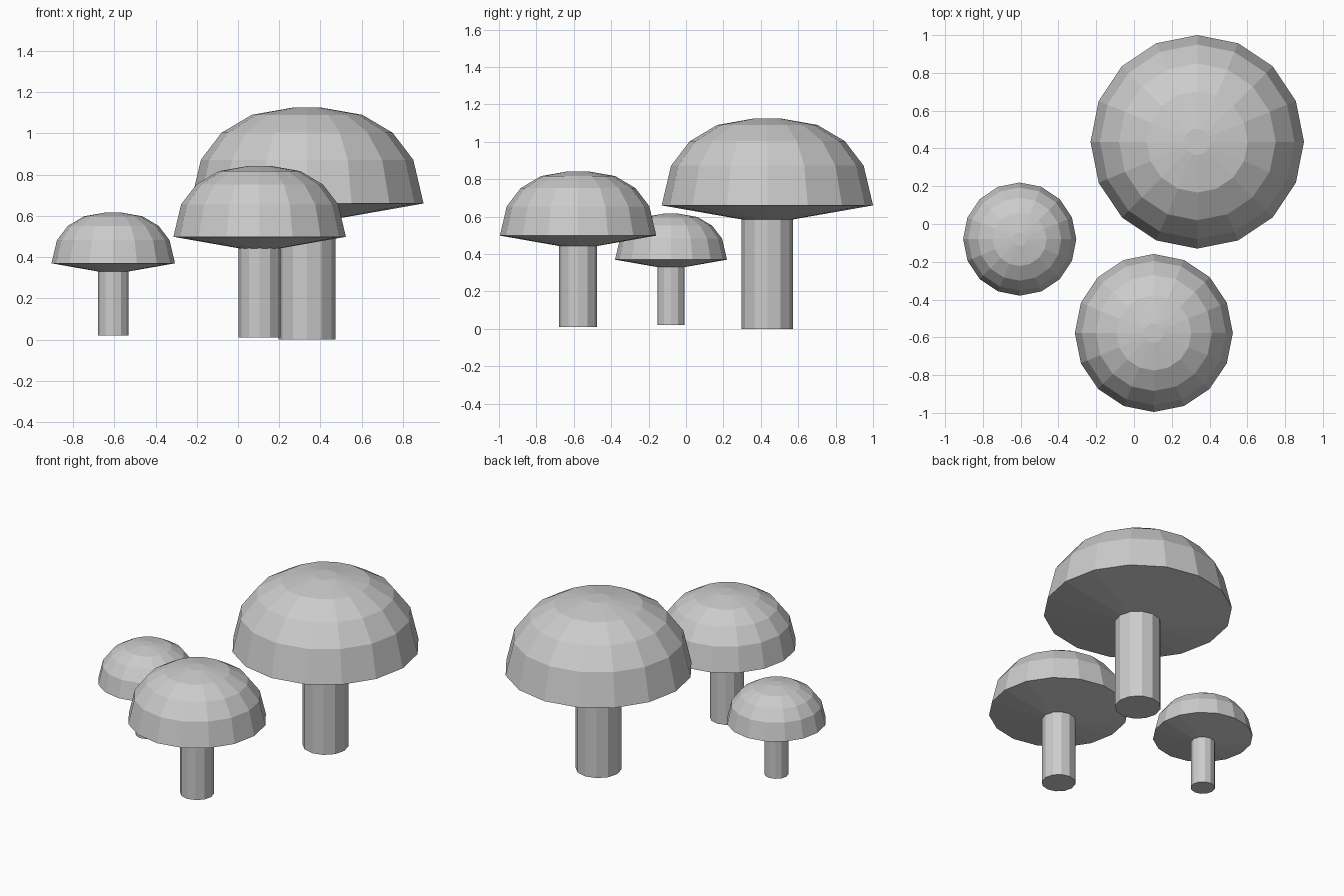
import bpy, bmesh
from math import cos, sin, tau

if "Cube" in bpy.data.objects:
    bpy.data.objects.remove(bpy.data.objects["Cube"])

# Profiles (radius, height) of the largest mushroom
CAP = [(0.12, 0.582), (0.565, 0.66), (0.515, 0.872), (0.415, 1.003),
       (0.268, 1.09), (0.07, 1.125)]
STEM = [(0.138, 0.0), (0.138, 0.61)]


def lathe(name, profile, sides, location, scale):
    """Revolve a profile into a closed, flat-shaded solid."""
    bm = bmesh.new()
    rings = [[bm.verts.new((r * cos(tau * i / sides), r * sin(tau * i / sides), z))
              for i in range(sides)] for r, z in profile]
    for low, high in zip(rings, rings[1:]):
        for i in range(sides):
            j = (i + 1) % sides
            bm.faces.new((low[i], low[j], high[j], high[i]))
    bm.faces.new(rings[0][::-1])
    bm.faces.new(rings[-1])
    bmesh.ops.recalc_face_normals(bm, faces=bm.faces)
    mesh = bpy.data.meshes.new(name)
    bm.to_mesh(mesh)
    bm.free()
    obj = bpy.data.objects.new(name, mesh)
    obj.location = location
    obj.scale = (scale,) * 3
    bpy.context.collection.objects.link(obj)


# Three mushrooms: same shape at different sizes
for size, location, scale in [
    ("large", (0.335, 0.435, 0.0), 1.0),
    ("medium", (0.105, -0.577, 0.01), 0.74),
    ("small", (-0.605, -0.08, 0.02), 0.53),
]:
    lathe(size + "_mushroom_stem", STEM, 12, location, scale)
    lathe(size + "_mushroom_cap", CAP, 16, location, scale)
